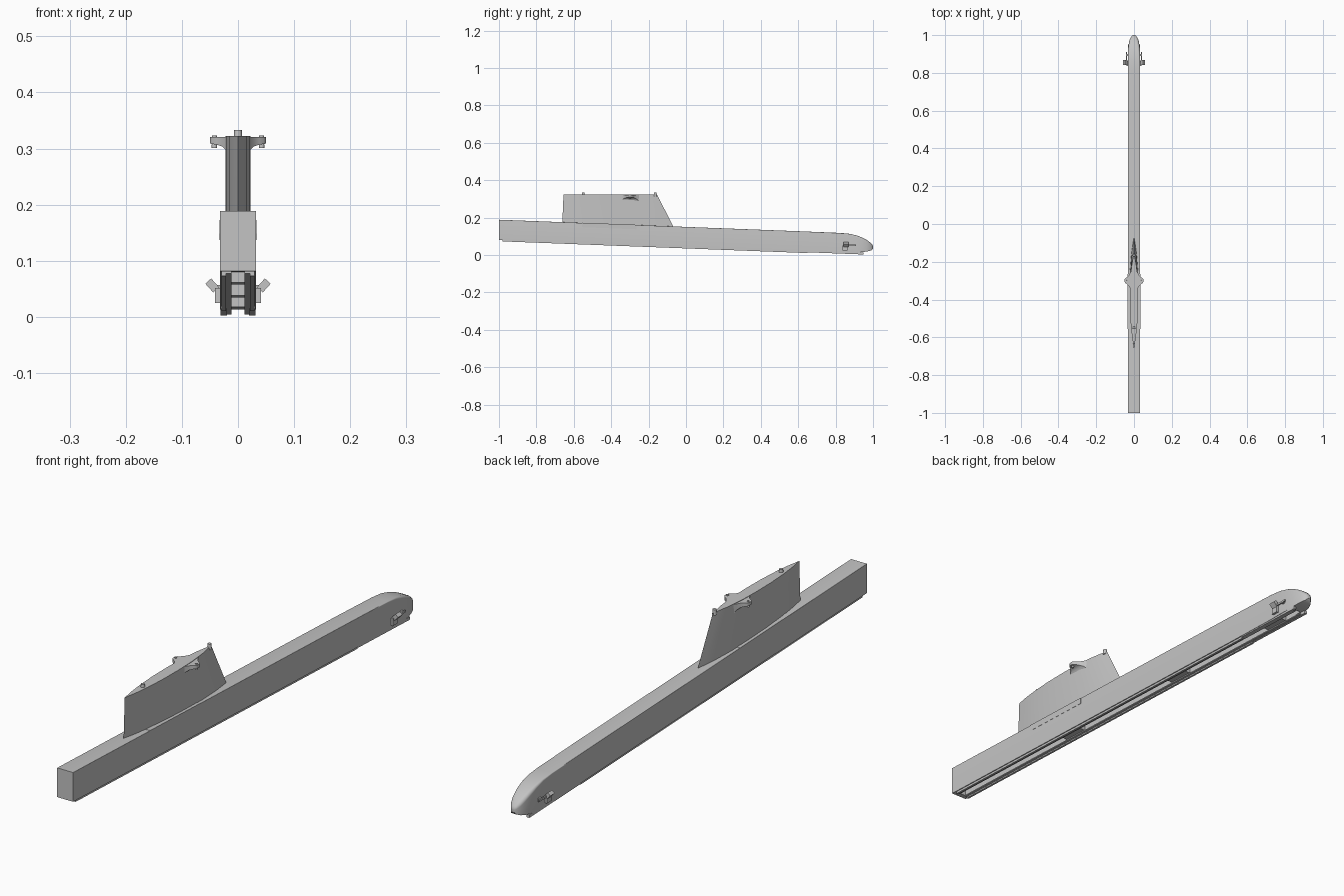
import bpy, bmesh, math
from mathutils import Matrix, Vector

if "Cube" in bpy.data.objects:
    bpy.data.objects.remove(bpy.data.objects["Cube"], do_unlink=True)

grey = bpy.data.materials.new("pale grey paint")
grey.use_nodes = True
grey.diffuse_color = (0.55, 0.55, 0.55, 1)
grey.node_tree.nodes["Principled BSDF"].inputs["Base Color"].default_value = grey.diffuse_color


def finish(name, bm, smooth=False):
    bmesh.ops.recalc_face_normals(bm, faces=bm.faces[:])
    mesh = bpy.data.meshes.new(name)
    bm.to_mesh(mesh)
    bm.free()
    mesh.materials.append(grey)
    ob = bpy.data.objects.new(name, mesh)
    bpy.context.collection.objects.link(ob)
    if smooth:
        bpy.ops.object.select_all(action='DESELECT')
        ob.select_set(True)
        bpy.context.view_layer.objects.active = ob
        bpy.ops.object.shade_smooth_by_angle(angle=math.radians(35))
    return ob


def loft(name, rings, smooth=False):
    bm = bmesh.new()
    rows = [[bm.verts.new(p) for p in ring] for ring in rings]
    n = len(rows[0])
    for a, b in zip(rows, rows[1:]):
        for i in range(n):
            bm.faces.new((a[i], a[(i + 1) % n], b[(i + 1) % n], b[i]))
    bm.faces.new(rows[0])
    bm.faces.new(rows[-1])
    return finish(name, bm, smooth)


def top(y):
    """Height of the sloping upper face of the beam."""
    return 0.15 - 0.0383 * y


def bar(name, x0, x1, y0, y1, low, high):
    """Bar running parallel to the sloping beam; heights are offsets from its top."""
    return loft(name, [[(x, y, top(y) + h) for x, h in
                        ((x0, low), (x1, low), (x1, high), (x0, high))] for y in (y0, y1)])


def cylinder(name, centre, radius, depth, tilt=None):
    bm = bmesh.new()
    bmesh.ops.create_cone(bm, cap_ends=True, segments=16, radius1=radius, radius2=radius * 0.85,
                          depth=depth, matrix=Matrix.Translation(centre) @ (tilt or Matrix()))
    return finish(name, bm, True)


def box(name, centre, size, rot=None):
    bm = bmesh.new()
    scale = Matrix.Diagonal(Vector(size).to_4d())
    bmesh.ops.create_cube(bm, size=1, matrix=Matrix.Translation(centre) @ (rot or Matrix()) @ scale)
    return finish(name, bm)


# Long beam with a rounded tail
def beam_ring(y, w, zt, zb, r):
    pts = [(-w, y, zb), (w, y, zb)]
    for i in range(6):
        a = math.pi / 2 * i / 5
        pts.append((w - r + r * math.cos(a), y, zt - r + r * math.sin(a)))
    return pts + [(-x, y, z) for x, _, z in reversed(pts[2:])]


stations = [(y, 0.0325, top(y), top(y) - 0.107, 0.001) for y in (-1, 0.6)]
stations += [(0.82, 0.0325, 0.118, 0.013, 0.003), (0.87, 0.0325, 0.114, 0.013, 0.006),
             (0.91, 0.032, 0.105, 0.013, 0.010), (0.94, 0.030, 0.094, 0.015, 0.013),
             (0.965, 0.026, 0.081, 0.018, 0.014), (0.983, 0.020, 0.068, 0.022, 0.013),
             (0.995, 0.012, 0.056, 0.027, 0.009), (1.0, 0.005, 0.048, 0.034, 0.004)]
beam = loft("beam", [beam_ring(*s) for s in stations], True)

# Channel along the underside
cutter = bar("channel_cutter", -0.016, 0.016, -0.98, 0.93, -0.15, -0.085)
cutter.hide_render = True
cutter.hide_viewport = True
cut = beam.modifiers.new("channel", 'BOOLEAN')
cut.object = cutter
cut.solver = 'EXACT'

# Rails and inward lips under the beam
for side, s in (("left", 1), ("right", -1)):
    bar(side + "_rail", s * 0.021, s * 0.029, -0.98, 0.65, -0.115, -0.104)
    bar(side + "_rear_rail", s * 0.020, s * 0.031, 0.65, 0.95, -0.111, -0.100)
    bar(side + "_rail_lip", s * 0.012, s * 0.022, -0.98, 0.93, -0.110, -0.106)
for i, y in enumerate((-0.4, 0.2, 0.75)):
    bar("channel_block_%d" % i, -0.016, 0.016, y, y + 0.1, -0.104, -0.08)

# Pylon: pointed lens section with a raked trailing edge
outline = [(0, 0), (0.10, 0.009), (0.22, 0.016), (0.38, 0.021), (0.55, 0.022),
           (0.72, 0.020), (0.86, 0.013), (0.95, 0.005), (1, 0)]


def pylon_ring(front, back, z_front, z_back):
    def point(t, w):
        return (w, front + (back - front) * t, z_front + (z_back - z_front) * t)
    return [point(t, w) for t, w in outline] + [point(t, -w) for t, w in outline[-2:0:-1]]


loft("pylon", [pylon_ring(-0.662, -0.068, 0.172, 0.150),
               pylon_ring(-0.661, -0.073, 0.180, 0.163),
               pylon_ring(-0.655, -0.155, 0.322, 0.322)], True)

# Saddle clasping the top of the beam
bar("saddle", -0.0332, 0.0332, -0.555, -0.265, -0.023, 0.001)

# Mounting pins on the pylon top
for name, y in (("front_pin", -0.55), ("rear_pin", -0.165)):
    cylinder(name, (0, y, 0.323), 0.008, 0.020)

# Sway braces with their bolts, and guide brackets near the tail
for side, s in (("left", 1), ("right", -1)):
    rings = []
    for x, half, low in ((0.015, 0.050, 0.285), (0.022, 0.038, 0.298), (0.029, 0.026, 0.304),
                         (0.038, 0.018, 0.307), (0.046, 0.013, 0.308), (0.050, 0.006, 0.309)):
        rings.append([(s * x, -0.30 - half, low), (s * x, -0.30 + half, low),
                      (s * x, -0.30 + half, 0.3205), (s * x, -0.30 - half, 0.3205)])
    loft(side + "_sway_brace", rings, True)
    cylinder(side + "_brace_bolt", (s * 0.042, -0.30, 0.312), 0.005, 0.022)

    tilt = Matrix.Rotation(s * math.radians(42), 4, 'Y')
    box(side + "_bracket_head", (s * 0.046, 0.855, 0.056), (0.014, 0.026, 0.021), tilt)
    box(side + "_bracket_foot", (s * 0.036, 0.850, 0.038), (0.010, 0.026, 0.026))
    box(side + "_bracket_arm", (s * 0.040, 0.885, 0.052), (0.005, 0.050, 0.007))
    box(side + "_bracket_mount", (s * 0.035, 0.895, 0.052), (0.008, 0.012, 0.009))
